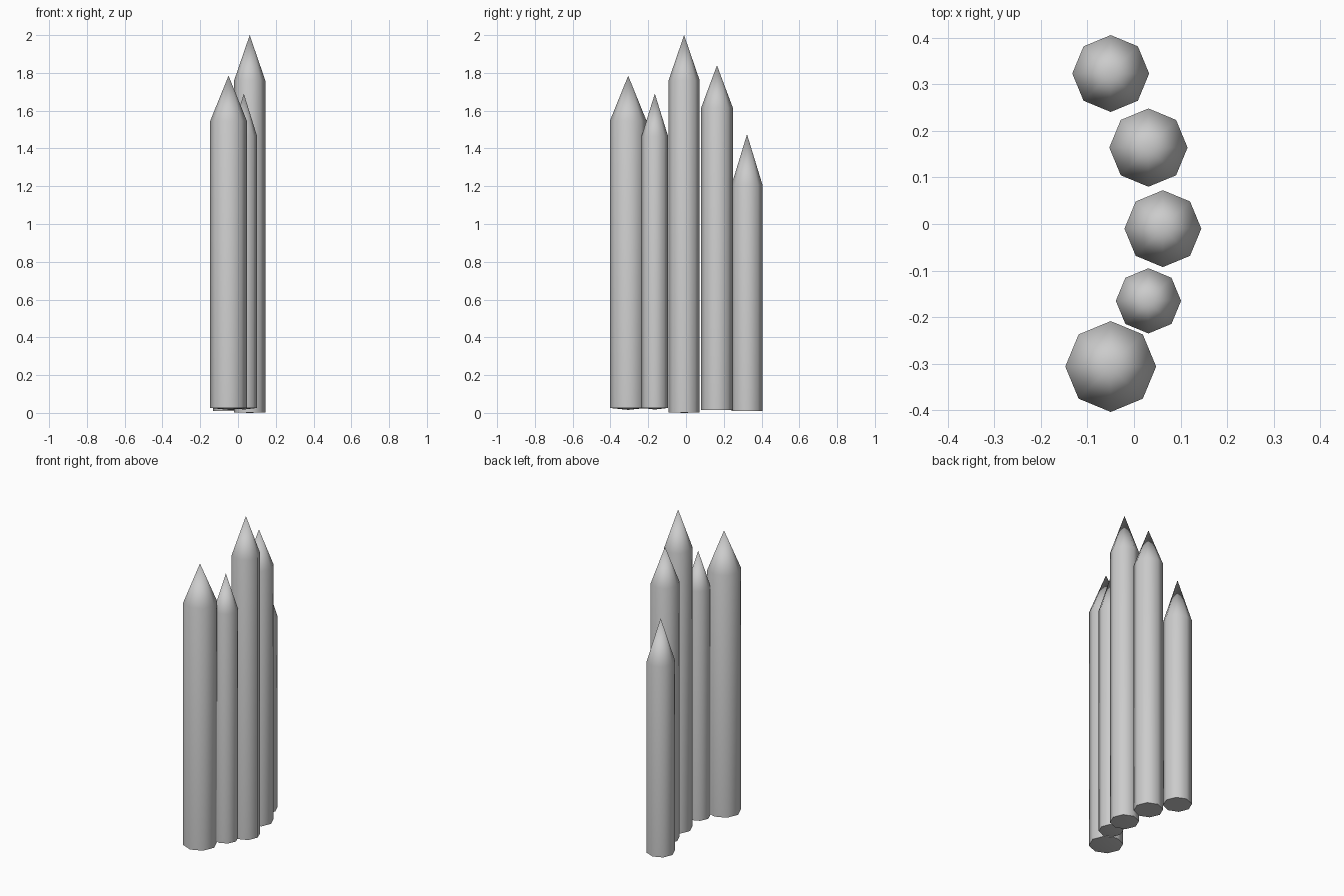
import bpy, bmesh, math

if "Cube" in bpy.data.objects:
    bpy.data.objects.remove(bpy.data.objects["Cube"])

SIDES = 8

# x, y, radius, rim height, bottom centre height, shoulder height, tip height
STAKES = [
    (-0.05, -0.306, 0.0975, 0.026, 0.016, 1.545, 1.785),
    (0.031, -0.165, 0.070, 0.026, 0.018, 1.465, 1.69),
    (0.062, -0.01, 0.0825, 0.003, 0.0, 1.76, 2.0),
    (0.031, 0.164, 0.084, 0.015, 0.015, 1.615, 1.84),
    (-0.05, 0.323, 0.0825, 0.01, 0.01, 1.205, 1.475),
]


def make_stake(name, x, y, r, rim, base, shoulder, tip):
    bm = bmesh.new()

    def ring(z):
        return [bm.verts.new((r * math.cos(i * math.tau / SIDES),
                              r * math.sin(i * math.tau / SIDES), z))
                for i in range(SIDES)]

    low, high = ring(rim), ring(shoulder)
    foot = bm.verts.new((0, 0, base))
    point = bm.verts.new((0, 0, tip))
    # shaft, pointed top and closed foot
    for i in range(SIDES):
        j = (i + 1) % SIDES
        bm.faces.new((low[i], low[j], high[j], high[i]))
        bm.faces.new((high[i], high[j], point))
        bm.faces.new((low[j], low[i], foot))
    mesh = bpy.data.meshes.new(name)
    bm.to_mesh(mesh)
    bm.free()
    obj = bpy.data.objects.new(name, mesh)
    obj.location = (x, y, 0)
    bpy.context.collection.objects.link(obj)
    # smooth shaft and point, crisp rim at the foot
    bpy.ops.object.select_all(action='DESELECT')
    obj.select_set(True)
    bpy.context.view_layer.objects.active = obj
    bpy.ops.object.shade_smooth_by_angle(angle=math.radians(60))


# curved row of sharpened palisade stakes
for n, stake in enumerate(STAKES, 1):
    make_stake(f"stake_{n}", *stake)
